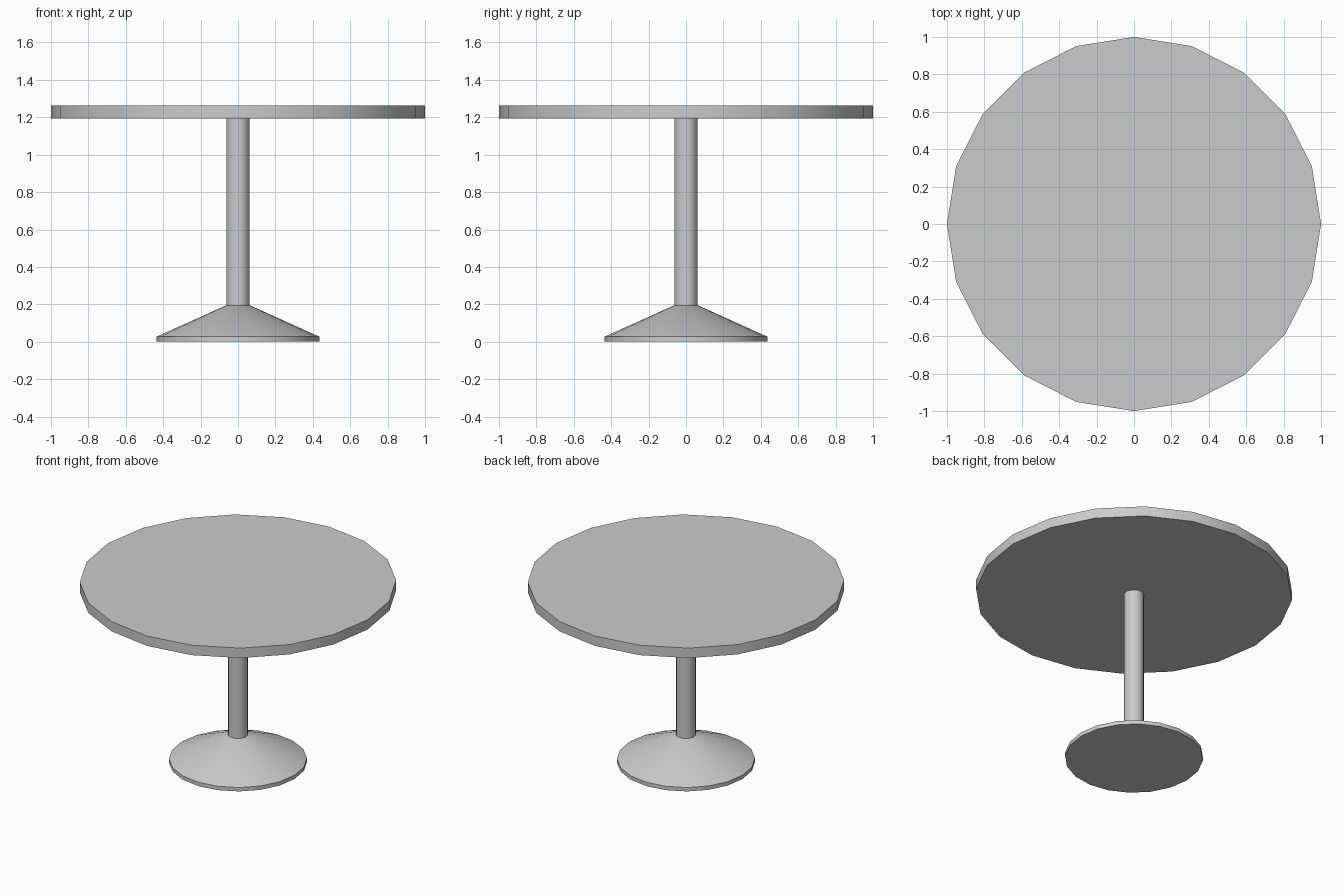
import bpy, bmesh
from math import cos, sin, tau

if "Cube" in bpy.data.objects:
    bpy.data.objects.remove(bpy.data.objects["Cube"])

SIDES = 20


def lathe(name, profile):
    """Closed solid of revolution from (radius, z) points listed bottom to top."""
    bm = bmesh.new()
    rings = [[bm.verts.new((r * cos(tau * i / SIDES), r * sin(tau * i / SIDES), z))
              for i in range(SIDES)] for r, z in profile]
    for low, high in zip(rings, rings[1:]):
        for i in range(SIDES):
            j = (i + 1) % SIDES
            bm.faces.new((low[i], low[j], high[j], high[i]))
    bm.faces.new(rings[0][::-1])
    bm.faces.new(rings[-1])
    mesh = bpy.data.meshes.new(name)
    bm.to_mesh(mesh)
    bm.free()
    obj = bpy.data.objects.new(name, mesh)
    bpy.context.collection.objects.link(obj)
    bpy.ops.object.select_all(action='DESELECT')
    obj.select_set(True)
    bpy.context.view_layer.objects.active = obj
    bpy.ops.object.shade_smooth_by_angle(angle=tau / 12)
    return obj


# Flared foot with a thin vertical rim
lathe("base", [(0.436, 0), (0.436, 0.027), (0.0625, 0.195)])
# Central column
lathe("column", [(0.0625, 0.195), (0.0625, 1.193)])
# Round tabletop
lathe("tabletop", [(1, 1.193), (1, 1.262)])
